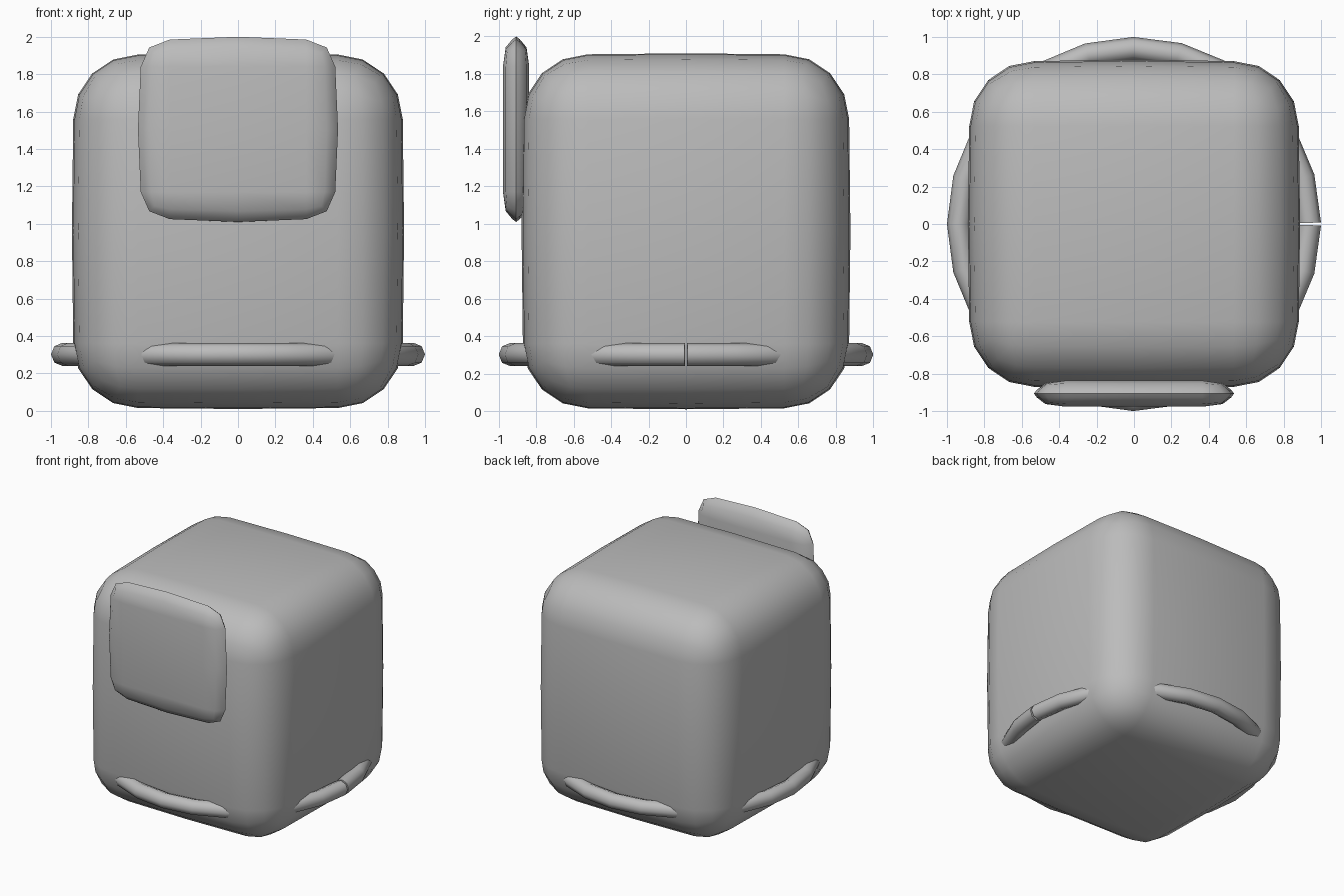
import bpy, bmesh, math
from mathutils import Vector, Matrix

if "Cube" in bpy.data.objects:
    bpy.data.objects.remove(bpy.data.objects["Cube"], do_unlink=True)

grey = bpy.data.materials.new("plain_grey")
grey.use_nodes = True
colour = (0.5, 0.5, 0.5, 1)
grey.diffuse_color = colour
grey.node_tree.nodes["Principled BSDF"].inputs["Base Color"].default_value = colour


def finish(name, bm, location, angle):
    bmesh.ops.recalc_face_normals(bm, faces=bm.faces)
    mesh = bpy.data.meshes.new(name)
    bm.to_mesh(mesh)
    bm.free()
    mesh.materials.append(grey)
    obj = bpy.data.objects.new(name, mesh)
    bpy.context.collection.objects.link(obj)
    obj.location = location
    bpy.ops.object.select_all(action='DESELECT')
    obj.select_set(True)
    bpy.context.view_layer.objects.active = obj
    bpy.ops.object.shade_smooth_by_angle(angle=math.radians(angle))
    return obj


def rounded_box(name, location, half, radius, bulge, steps):
    """Box with round edges and softly swollen sides."""
    bm = bmesh.new()
    bmesh.ops.create_cube(bm, size=2)
    bmesh.ops.subdivide_edges(bm, edges=bm.edges[:], cuts=2 * steps + 1, use_grid_fill=True)
    for v in bm.verts:
        idx = [round(c * (steps + 1)) for c in v.co]
        turn = [math.tan(max(abs(i) - 1, 0) / steps * math.pi / 4) for i in idx]
        direction = Vector(turn).normalized()
        for a in range(3):
            if idx[a] == 0:
                v.co[a] = 0
                continue
            flat = half[a] - bulge[a] - radius[a]
            mids = sum(idx[b] == 0 for b in range(3) if b != a) / 2
            swell = bulge[a] * mids * direction[a]
            v.co[a] = math.copysign(flat + radius[a] * direction[a] + swell, idx[a])
    return finish(name, bm, location, 60)


# Main body and front plate
rounded_box("body", (0, 0, 0.96), (0.888, 0.878, 0.95), (0.34, 0.34, 0.34),
            (0.014, 0.014, 0.01), 2)
rounded_box("front_plate", (0, -0.907, 1.505), (0.535, 0.07, 0.495), (0.14, 0.05, 0.13),
            (0.03, 0, 0.03), 1)

# Ring around the base, with a narrow split on the left side
bm = bmesh.new()
gap = math.radians(0.4)
tube = 0.062
bmesh.ops.create_circle(bm, cap_ends=False, segments=8, radius=tube,
                        matrix=Matrix.Translation((1 - tube, 0, 0)) @ Matrix.Rotation(math.pi / 2, 4, 'X'))
bmesh.ops.rotate(bm, verts=bm.verts, matrix=Matrix.Rotation(gap, 3, 'Z'))
bmesh.ops.spin(bm, geom=bm.verts[:] + bm.edges[:], axis=(0, 0, 1), cent=(0, 0, 0),
               angle=2 * math.pi - 2 * gap, steps=24)
bmesh.ops.holes_fill(bm, edges=[e for e in bm.edges if e.is_boundary], sides=8)
finish("base_ring", bm, (0, 0, 0.302), 50)
